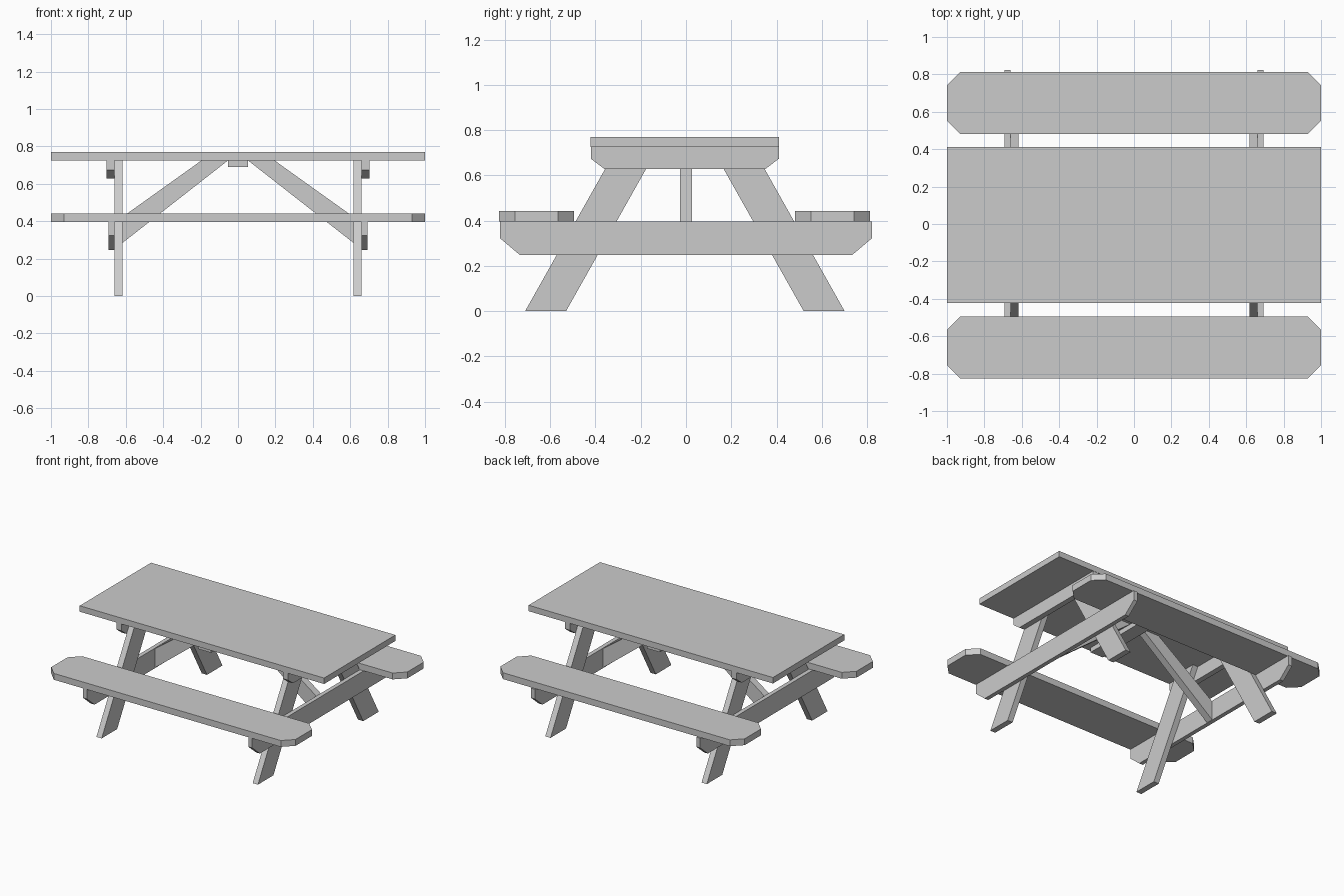
import bpy, bmesh
from mathutils import Vector

if "Cube" in bpy.data.objects:
    bpy.data.objects.remove(bpy.data.objects["Cube"])

def prism(name, pts, axis, a, b):
    """Extrude a 2D profile along an axis from a to b."""
    def place(p, t):
        u, v = p
        return {'x': (t, u, v), 'y': (u, t, v), 'z': (u, v, t)}[axis]
    bm = bmesh.new()
    face = bm.faces.new([bm.verts.new(place(p, a)) for p in pts])
    ext = bmesh.ops.extrude_face_region(bm, geom=[face])
    move = Vector(place((0, 0), b - a))
    bmesh.ops.translate(bm, vec=move,
                        verts=[g for g in ext['geom'] if isinstance(g, bmesh.types.BMVert)])
    bmesh.ops.recalc_face_normals(bm, faces=bm.faces[:])
    me = bpy.data.meshes.new(name)
    bm.to_mesh(me)
    bm.free()
    ob = bpy.data.objects.new(name, me)
    bpy.context.collection.objects.link(ob)
    return ob

def rect(u0, u1, v0, v1):
    return [(u0, v0), (u1, v0), (u1, v1), (u0, v1)]

def beam_profile(y0, y1, z0, zc, z1, cut):
    # crossbeam with its two lower corners cut off
    return [(y0, z1), (y0, zc), (y0 + cut, z0), (y1 - cut, z0), (y1, zc), (y1, z1)]

CY = -0.005          # centre line of top and legs
UNDER, TOP = 0.725, 0.769

# table top and the batten under its middle
prism("table_top", rect(-1, 1, CY - 0.417, CY + 0.417), 'z', UNDER, TOP)
prism("centre_batten", rect(-0.053, 0.053, 0.69, UNDER), 'y', CY - 0.385, CY + 0.385)

# seats with clipped corners
c = 0.071
for side, y in (("front", -0.66), ("back", 0.647)):
    y0, y1 = y - 0.166, y + 0.166
    pts = [(-1 + c, y0), (1 - c, y0), (1, y0 + c), (1, y1 - c),
           (1 - c, y1), (-1 + c, y1), (-1, y1 - c), (-1, y0 + c)]
    prism(side + "_seat", pts, 'z', 0.395, 0.442)

# end frames: crossbeams outside the legs, slanted legs, diagonal brace
for end, s in (("left", -1), ("right", 1)):
    prism(end + "_top_beam", beam_profile(-0.42, 0.41, 0.627, 0.673, UNDER, 0.061),
          'x', s * 0.661, s * 0.702)
    prism(end + "_seat_beam", beam_profile(-0.823, 0.823, 0.247, 0.323, 0.395, 0.09),
          'x', s * 0.661, s * 0.692)
    for side, m in (("front", -1), ("back", 1)):
        leg = [(CY + m * 0.706, 0), (CY + m * 0.525, 0),
               (CY + m * 0.117, UNDER), (CY + m * 0.298, UNDER)]
        prism(f"{end}_{side}_leg", leg, 'x', s * 0.618, s * 0.661)
    brace = [(s * 0.661, 0.25), (s * 0.661, 0.392), (s * 0.195, UNDER), (s * 0.053, UNDER)]
    prism(end + "_brace", brace, 'y', -0.027, 0.026)
